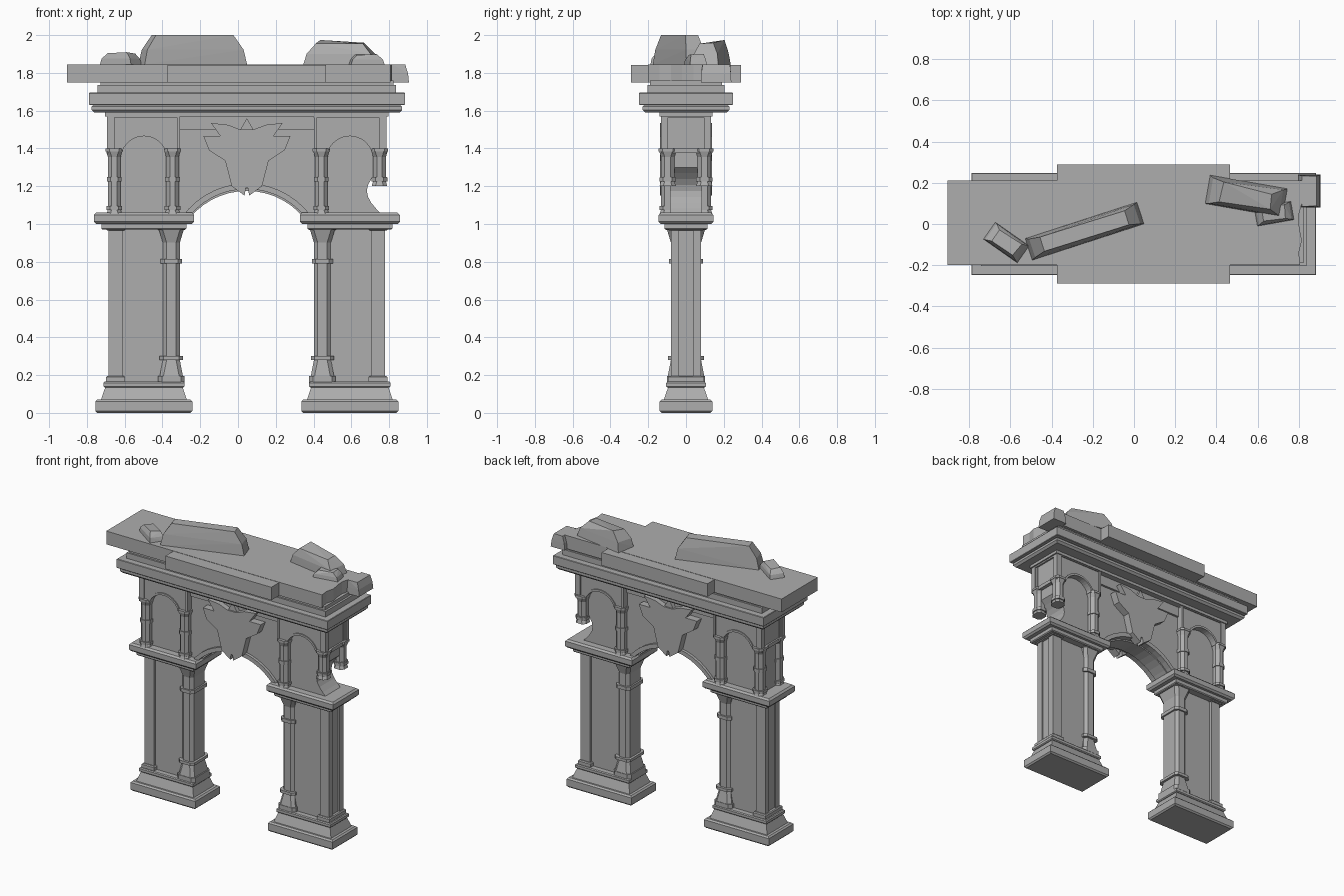
import bpy, bmesh, math, random

random.seed(4)
if "Cube" in bpy.data.objects:
    bpy.data.objects.remove(bpy.data.objects["Cube"])

grey = (0.42, 0.42, 0.42, 1)
stone = bpy.data.materials.new("grey stone")
stone.use_nodes = True
stone.diffuse_color = grey
stone.node_tree.nodes["Principled BSDF"].inputs["Base Color"].default_value = grey

centre = 0.047        # middle of the arch
pier = 0.545          # pier centre, measured out from the arch
impost_top = 1.06
head_base = 1.39      # springing of the niches
head_top = 1.585
slab_base = 1.75
slab_top = 1.845


def finish(name, bm):
    bmesh.ops.recalc_face_normals(bm, faces=bm.faces)
    mesh = bpy.data.meshes.new(name)
    bm.to_mesh(mesh)
    bm.free()
    mesh.materials.append(stone)
    ob = bpy.data.objects.new(name, mesh)
    bpy.context.scene.collection.objects.link(ob)


def bridge(name, rings):
    """Skin a list of matching rings and cap both ends."""
    bm = bmesh.new()
    rings = [[bm.verts.new(p) for p in ring] for ring in rings]
    for low, high in zip(rings, rings[1:]):
        for i in range(len(low)):
            bm.faces.new((low[i - 1], low[i], high[i], high[i - 1]))
    bm.faces.new(rings[0])
    bm.faces.new(rings[-1])
    finish(name, bm)


def tier(name, x, y, bottom, top, half_x, half_y, edge=0, flare=0, cut=0):
    """Block with bevelled rims (edge), a wider foot (flare) and cut corners (cut)."""
    rows = [(-flare, bottom), (0, top)]
    if edge:
        rows = [(edge - flare, bottom), (-flare, bottom + edge), (0, top - edge), (edge, top)]
    rings = []
    for inset, z in rows:
        hx, hy = half_x - inset, half_y - inset
        ring = []
        for sx, sy in ((1, 1), (-1, 1), (-1, -1), (1, -1)):
            if cut:
                pair = [(sx * hx, sy * (hy - cut)), (sx * (hx - cut), sy * hy)]
                ring += pair if sx == sy else pair[::-1]
            else:
                ring.append((sx * hx, sy * hy))
        rings.append([(x + px, y + py, z) for px, py in ring])
    bridge(name, rings)


def plate(name, outline, back, front):
    """Extrude an x, z outline along y."""
    bridge(name, [[(x, y, z) for x, z in outline] for y in (back, front)])


def arc(x, half, z, rise, steps=14):
    """Segmental arch points from left to right."""
    radius = (half ** 2 + rise ** 2) / (2 * rise)
    spread = math.asin(half / radius)
    angles = [spread * (2 * i / steps - 1) for i in range(steps + 1)]
    return [(x + radius * math.sin(a), z + rise - radius + radius * math.cos(a)) for a in angles]


def column(name, x, y, half_x, half_y, bottom, foot, neck, top, spread):
    """Cut-corner column with a flared foot, two rings and a capital."""
    def part(label, low, high, grow=0, flare=0):
        tier(name + label, x, y, low, high, half_x + grow, half_y + grow, flare=flare, cut=0.02)
    capital = top - spread
    part("_shaft", bottom, top)
    part("_foot", bottom, foot, flare=spread / 2)
    part("_foot_ring", foot, foot + 0.02, grow=spread / 2)
    part("_neck_ring", neck, neck + 0.025, grow=spread / 3)
    part("_capital", capital - 2 * spread, capital, grow=spread * 0.6, flare=-spread * 0.6)
    part("_abacus", capital, top, grow=spread * 0.8)


def rock(name, x, y, length, width, height, turn, inset, rough, base=slab_top):
    """Chipped stone: hull of a turned block that narrows towards an uneven top."""
    bm = bmesh.new()
    c, s = math.cos(math.radians(turn)), math.sin(math.radians(turn))
    for sx in (-1, 1):
        for sy in (-1, 1):
            lift = height * random.uniform(rough, 1)
            for level in (0, 0.5, 1):
                along = sx * (length / 2 - inset * level ** 2 * random.uniform(rough, 1))
                across = sy * (width / 2 - inset * level ** 2 * random.uniform(0.2, 0.5))
                bm.verts.new((x + c * along - s * across, y + s * along + c * across,
                              base + lift * level))
    bmesh.ops.convex_hull(bm, input=bm.verts)
    finish(name, bm)


for side, name in ((-1, "right"), (1, "left")):
    def out(u):
        return centre + side * u

    middle = out(pier)
    damaged = side > 0

    # Plinth and base mouldings
    tier(name + "_plinth", middle, 0, 0, 0.07, 0.257, 0.14, edge=0.01)
    tier(name + "_plinth_slope", middle, 0, 0.07, 0.135, 0.205, 0.095, flare=0.022)
    tier(name + "_base_moulding", middle, 0, 0.135, 0.165, 0.215, 0.105, edge=0.006)

    # Pier panel, end flutes and edge strips
    tier(name + "_pier_panel", middle, 0, 0.15, 1, 0.17, 0.062)
    tier(name + "_pier_end", out(0.7), 0, 0.15, 1, 0.022, 0.04)
    for face in (-1, 1):
        tier(name + "_pier_edge", out(0.695), face * 0.058, 0.15, 1, 0.037, 0.022)
    for low, high in ((0.16, 0.195), (0.965, 1)):
        tier(name + "_edge_moulding", out(0.695), 0, low, high, 0.05, 0.095, edge=0.006)
    column(name + "_inner_column", out(0.4), 0, 0.045, 0.08, bottom=0.195, foot=0.28,
           neck=0.79, top=1, spread=0.033)
    tier(name + "_column_base", out(0.4), 0, 0.15, 0.195, 0.07, 0.1, cut=0.02)

    # Impost
    tier(name + "_impost_bed", middle, 0, 0.97, 1.01, 0.225, 0.115, edge=0.006)
    tier(name + "_impost", middle, 0, 1, impost_top, 0.265, 0.145, edge=0.012)

    # Upper core, worn hollow on the damaged end
    depth = 0.08 if damaged else 0
    steps = 8
    worn = [(out(0.715 - depth * math.sin(math.pi * i / steps)), 1.05 + 0.25 * i / steps)
            for i in range(steps + 1)]
    plate(name + "_upper_core", [(out(0.36), 1.05)] + worn
          + [(out(0.715), head_top), (out(0.36), head_top)], -0.085, 0.085)

    # Niches on both faces
    niche = arc(middle, 0.113, head_base, 0.075)
    hood = arc(middle, 0.128, head_base, 0.09)
    corners = [(middle + 0.187 * sx, z) for sx, z in
               ((1, head_base), (1, head_top), (-1, head_top), (-1, head_base))]
    for face in (-1, 1):
        for u in (0.394, 0.702):
            bottom = 1.2 if damaged and u > pier else 1.05
            column(name + "_niche_column", out(u), face * 0.097, 0.034, 0.036, bottom,
                   foot=bottom + 0.025, neck=1.225, top=1.4, spread=0.015)
        plate(name + "_niche_head", niche + corners, face * 0.08, face * 0.125)
        plate(name + "_niche_hood", niche + hood[::-1], face * 0.08, face * 0.132)
        tier(name + "_head_rail", middle, face * 0.115, 1.565, head_top, 0.192, 0.018)
        for u in (0.363, 0.732):
            tier(name + "_head_stile", out(u), face * 0.115, 1.4, head_top, 0.008, 0.018)
        tier(name + "_end_stile", out(0.72), face * 0.115, head_base, head_top, 0.02, 0.018)
    tier(name + "_end_panel", out(0.71), 0, head_base, head_top, 0.018, 0.11)
    for z in (1.375, 1.56):
        tier(name + "_end_rail", out(0.72), 0, z, z + 0.025, 0.02, 0.13)

# Arch wall with stepped trim
spring = 1.035
opening = arc(centre, 0.31, spring, 0.15)
outer = arc(centre, 0.345, spring, 0.18)
inner = arc(centre, 0.3, spring, 0.14)
wall = [(centre + 0.37 * sx, z) for sx, z in
        ((1, spring), (1, head_top), (-1, head_top), (-1, spring))]
plate("arch_wall", opening + wall, -0.085, 0.085)
plate("arch_trim", opening + outer[::-1], -0.105, 0.105)
plate("arch_inner_trim", inner + opening[::-1], -0.06, 0.06)
tier("wall_top_band", centre, 0, 1.5, head_top, 0.36, 0.1)

# Leaf ornament and its top tip on both faces
lobe = [(0.035, 1.5), (0.1, 1.525), (0.19, 1.535), (0.14, 1.465), (0.23, 1.465), (0.2, 1.39),
        (0.115, 1.335), (0.08, 1.2), (0.012, 1.15), (0.006, 1.19)]
leaf = [(centre + u, z) for u, z in lobe] + [(centre - u, z) for u, z in lobe[::-1]]
tip = [(centre - 0.04, 1.49), (centre + 0.04, 1.49), (centre, 1.56)]
for face in (-1, 1):
    plate("leaf_ornament", leaf, face * 0.08, face * 0.138)
    plate("leaf_tip", tip, face * 0.08, face * 0.128)

# Cornice, from the bed moulding up
tier("bed_moulding", centre, 0, 1.57, 1.6, 0.75, 0.14)
tier("cornice_lower", centre, 0, 1.59, 1.635, 0.822, 0.23, edge=0.014)
tier("cornice", centre, 0, 1.63, 1.695, 0.836, 0.248, edge=0.003)
tier("cornice_upper", centre, 0, 1.69, 1.735, 0.79, 0.203)
tier("slab_bed", centre, 0, 1.73, slab_base + 0.01, 0.775, 0.19)

# Top slab with a jagged end, and its wider middle
jagged = [(0.82 + random.uniform(-0.025, 0.025), 0.06 * i - 0.2) for i in range(7)]
footprint = [(-0.905, 0.21), (-0.905, -0.2)] + jagged + [(0.82, 0.21)]
bridge("top_slab", [[(x, y, z) for x, y in footprint] for z in (slab_base, slab_top)])
tier("slab_middle", centre, 0, slab_base, slab_top - 0.002, 0.42, 0.29)
rock("slab_fragment", 0.85, 0.16, 0.11, 0.16, slab_top - slab_base, turn=0, inset=0.02,
     rough=1, base=slab_base)

# Fallen pieces on the slab
rock("fallen_beam", -0.24, -0.035, 0.57, 0.11, 2 - slab_top, turn=18, inset=0.07, rough=1)
rock("small_rock_right", -0.62, -0.09, 0.2, 0.1, 0.065, turn=-35, inset=0.04, rough=0.8)
rock("large_rock_left", 0.545, 0.135, 0.38, 0.14, 0.135, turn=-10, inset=0.08, rough=0.8)
rock("small_rock_left", 0.68, 0.05, 0.18, 0.09, 0.055, turn=10, inset=0.04, rough=0.8)
